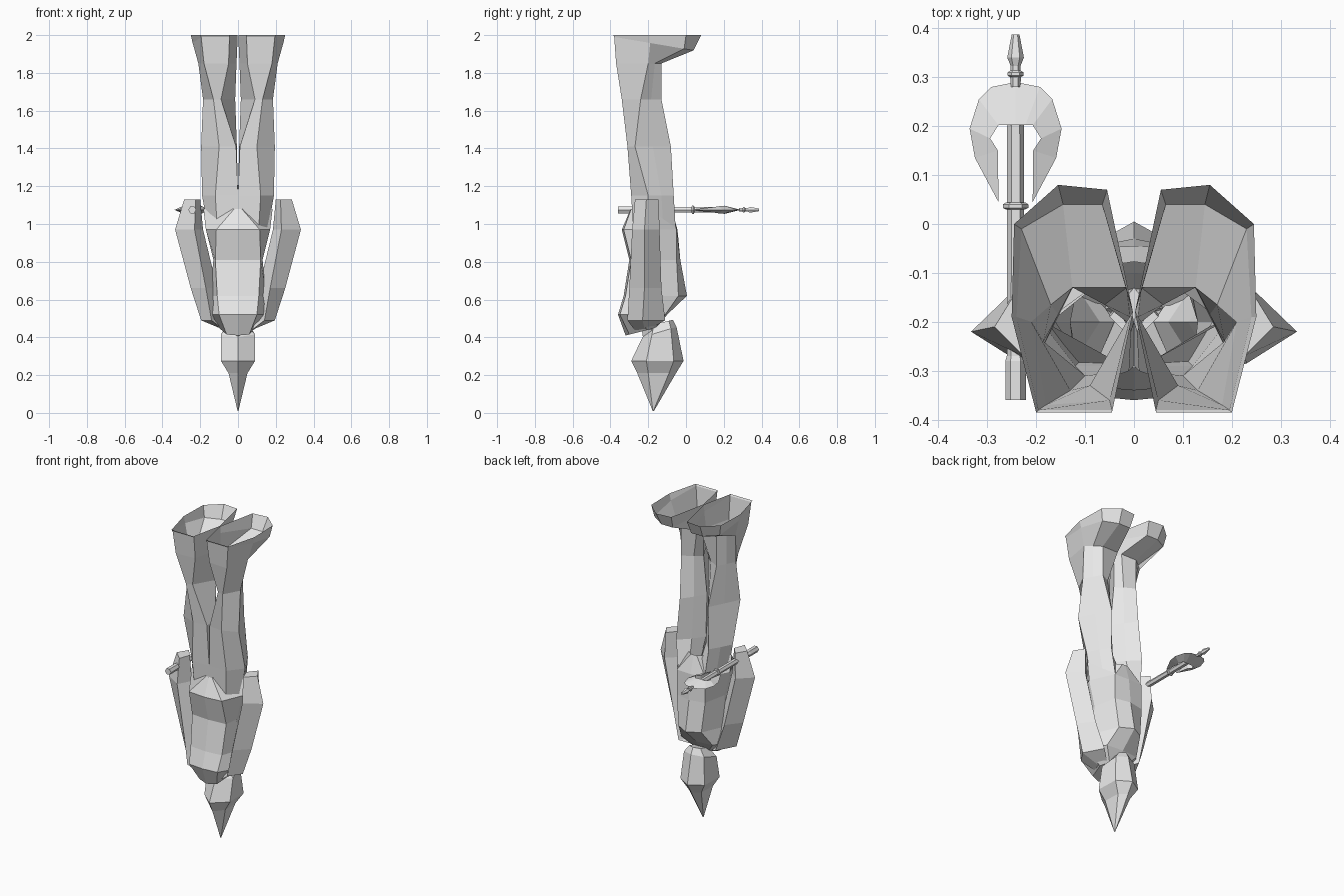
import bpy
import bmesh
from math import cos, sin, pi

cube = bpy.data.objects.get("Cube")
if cube:
    bpy.data.objects.remove(cube, do_unlink=True)

grey = bpy.data.materials.new("plain grey")
grey.use_nodes = True
shade = (0.8, 0.8, 0.8, 1)
grey.diffuse_color = shade
grey.node_tree.nodes["Principled BSDF"].inputs["Base Color"].default_value = shade


def finish(name, bm):
    """Turn a bmesh into a flat shaded object."""
    bmesh.ops.recalc_face_normals(bm, faces=bm.faces)
    mesh = bpy.data.meshes.new(name)
    bm.to_mesh(mesh)
    bm.free()
    mesh.materials.append(grey)
    obj = bpy.data.objects.new(name, mesh)
    bpy.context.collection.objects.link(obj)
    return obj


def loft(name, rings, cap_first=True, cap_last=True, side=1):
    """Skin a stack of rings of points given in hundredths."""
    bm = bmesh.new()
    loops = [[bm.verts.new((side * x / 100, y / 100, z / 100)) for x, y, z in ring]
             for ring in rings]
    for low, high in zip(loops, loops[1:]):
        for i in range(len(low)):
            j = (i + 1) % len(low)
            bm.faces.new((low[i], low[j], high[j], high[i]))
    if cap_first:
        bm.faces.new(loops[0])
    if cap_last:
        bm.faces.new(loops[-1])
    bmesh.ops.remove_doubles(bm, verts=bm.verts, dist=0.0001)
    return finish(name, bm)


def level(z, points, tilt=0):
    """Ring at one height, sloping along y when tilted."""
    return [(x, y, z + tilt * (y + 20)) for x, y in points]


def mirrored(z, back, half, front, tilt=0):
    """Symmetrical ring from its back, one half and its front."""
    points = [(0, back)] + half + [(0, front)]
    points += [(-x, y) for x, y in reversed(half)]
    return level(z, points, tilt)


# Hollow boots and legs, open at the soles, with a ridge down the shin
leg_rings = [
    level(200, [(5.5, 7), (15.5, 8), (24.5, 0), (25, -19), (20, -38.5), (4.5, -38.5), (0.2, -18)]),
    level(196, [(6.5, 4), (14.5, 4), (23, -1), (24, -19), (19.5, -38), (4.5, -38), (0.3, -18)], -0.17),
    level(185, [(1.5, -13), (12.6, -13), (17, -16.5), (21, -20), (18, -37), (5, -36), (0.8, -19)]),
    level(166, [(6, -16.5), (12.5, -13), (15.5, -18.5), (18.5, -24), (13, -34), (9, -33), (1.5, -20)]),
    level(141, [(5, -15), (10, -8), (14.8, -17.5), (19.5, -27), (10, -31), (1, -30), (0.6, -22)]),
    level(115, [(5, -13), (11.5, -6.5), (15.3, -13), (19, -20), (12, -29), (0, -29), (0, -20)]),
    level(98, [(3, -7), (9.5, -5.5), (13, -12), (16, -20), (11, -28), (0, -28), (0, -20)]),
]
for label, side in (("left", 1), ("right", -1)):
    loft(label + "_leg", leg_rings, False, False, side)

# Torso from the hips down to the neck
loft("torso", [
    mirrored(108, -29.3, [(2, -29), (18.3, -20), (2, -8)], -7.7),
    mirrored(97, -34, [(11.5, -33), (17, -20), (10, -5)], -4.5),
    mirrored(81, -30, [(12, -29), (13, -20), (10, -5)], -3),
    mirrored(62, -33, [(11, -32), (15, -20), (8, -4)], 0.5),
    mirrored(52, -36, [(10, -35), (18, -22), (11, -11)], -10),
    mirrored(44, -32, [(6, -30), (8, -21), (5, -16)], -15, 0.25),
], cap_first=False)

# Neck and head, with a flared brim drawn out to a point
loft("neck", [
    mirrored(48, -24, [(5, -19)], -13),
    mirrored(35, -22, [(5, -17)], -12),
])
loft("head", [
    mirrored(46, -18, [(4, -17), (4, -9)], -7, 0.25),
    mirrored(41, -23, [(9, -18), (7, -8)], -5, 0.3),
    mirrored(27.5, -29, [(9, -21), (8.5, -6.5)], -1.3),
    mirrored(21, -25.8, [(5, -20), (4.5, -9)], -5.3),
    mirrored(1, -17.6, [(0.2, -17.5), (0.2, -17.3)], -17),
])

# Arms, diamond in section, from hands down to shoulders
arm_rings = [
    level(113, [(28.5, -21), (24.5, -14.5), (20, -20), (22.5, -27)]),
    level(97, [(33.3, -22), (25, -14), (18.5, -20), (23, -28.5)]),
    level(66, [(25, -22), (18, -13), (11, -20), (17, -30)]),
    level(49, [(19.5, -23), (13, -11), (7, -20), (14, -31)]),
    level(45, [(9, -22), (6, -17), (4, -20), (7, -27)], 0.2),
]
for label, side in (("left", 1), ("right", -1)):
    loft(label + "_arm", arm_rings, side=side)

# Pole weapon lying along y
AXE_X, AXE_Z = -24.2, 107.5


def pole(name, profile):
    """Six sided turned shape from (y, radius) pairs."""
    rings = []
    for y, r in profile:
        rings.append([(AXE_X + r * cos(k * pi / 3), y, AXE_Z + r * sin(k * pi / 3))
                      for k in range(6)])
    loft(name, rings)


pole("axe_shaft", [(-36, 2.1), (-28, 2.1), (-27, 1.8), (21, 1.7)])
pole("shaft_collar", [(3, 2), (3.3, 2.6), (4, 2.6), (4.4, 2)])
pole("axe_spike", [(28, 1), (30, 1.1), (30.3, 1.6), (31, 1.6), (31.4, 1),
                   (32.3, 1), (34, 1.7), (38.7, 0.8)])

# Crescent blade with a thin outer edge
outer = [(0, 29), (5, 28), (7.5, 25.5), (9.4, 19.5), (8.3, 13.5), (3.5, 4.5)]
inner = [(0, 20.2), (2, 20.2), (3.5, 20.2), (5.2, 17.5), (3.6, 15), (3.5, 5.2)]
thick = [2.2, 2.2, 2.1, 1.9, 1.5, 0.3]
for label, side in (("left", 1), ("right", -1)):
    bm = bmesh.new()

    def vert(point, height):
        return bm.verts.new(((AXE_X + side * point[0]) / 100, point[1] / 100,
                             (AXE_Z + height) / 100))

    edge = [vert(p, 0) for p in outer]
    top = [vert(p, t) for p, t in zip(inner, thick)]
    base = [vert(p, -t) for p, t in zip(inner, thick)]
    for a, b in ((edge, top), (top, base), (base, edge)):
        for i in range(len(edge) - 1):
            bm.faces.new((a[i], a[i + 1], b[i + 1], b[i]))
    bm.faces.new((edge[-1], top[-1], base[-1]))
    finish(label + "_axe_blade", bm)
